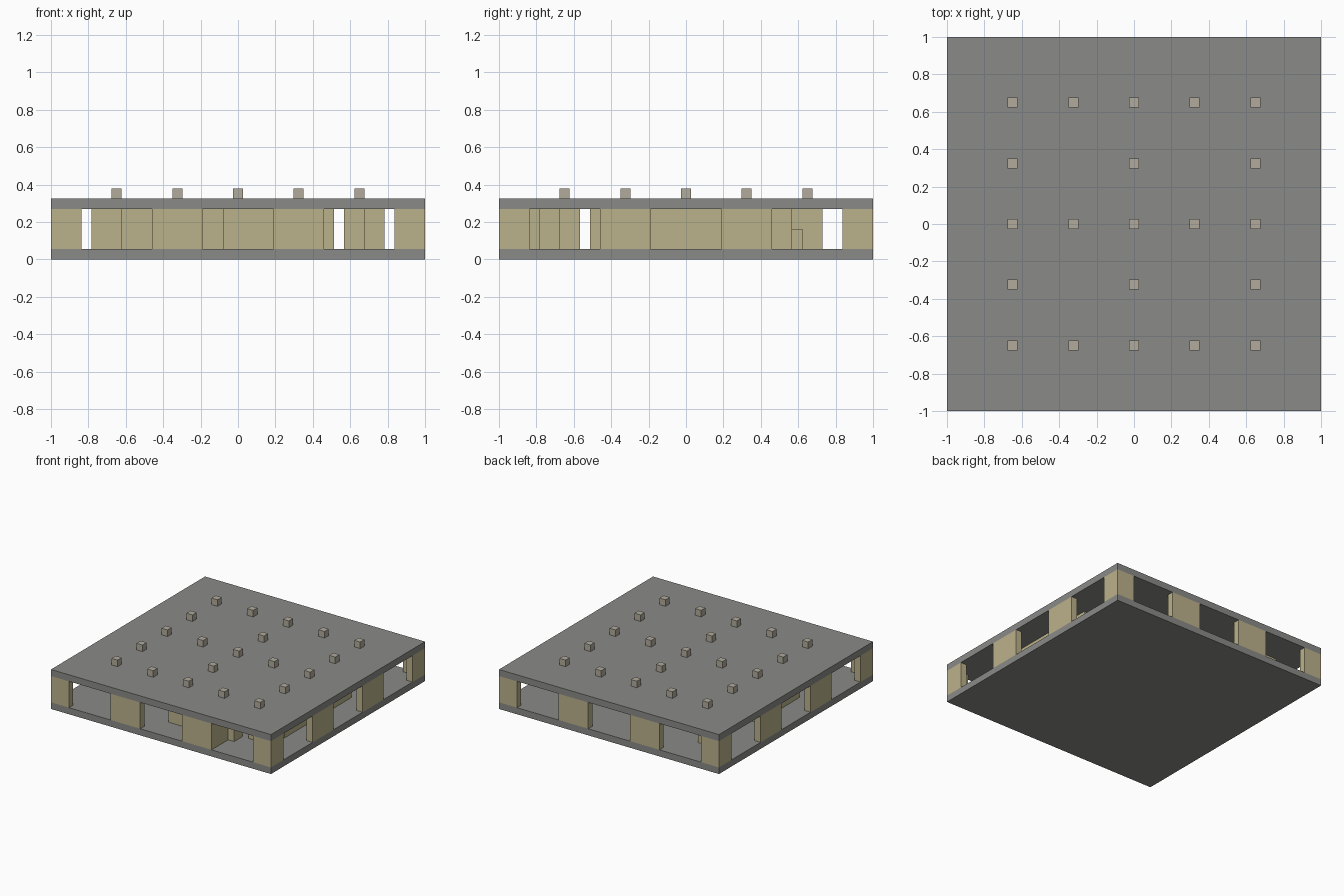
import bpy

default = bpy.data.objects.get("Cube")
if default:
    bpy.data.objects.remove(default, do_unlink=True)

UNIT = 2 / 37        # one module; the slab is 37 modules wide
HALF = 18.5
FLOOR, CEILING = 1, 5


def make_material(name, color):
    mat = bpy.data.materials.new(name)
    mat.use_nodes = True
    mat.diffuse_color = (*color, 1)
    mat.node_tree.nodes["Principled BSDF"].inputs["Base Color"].default_value = (*color, 1)
    return mat


stone = make_material("grey stone", (0.255, 0.255, 0.245))
sand = make_material("sand wall", (0.50, 0.445, 0.26))
pale = make_material("pale peg", (0.445, 0.41, 0.335))


def box(name, xs, ys, zs, mat):
    """Box from low and high limits on each axis, in modules."""
    limits = (xs, ys, zs)
    bpy.ops.mesh.primitive_cube_add(size=1, location=[sum(l) / 2 * UNIT for l in limits])
    obj = bpy.context.object
    obj.name = name
    obj.scale = [(l[1] - l[0]) * UNIT for l in limits]
    bpy.ops.object.transform_apply(location=False, rotation=False, scale=True)
    obj.data.materials.append(mat)
    return obj


def wall(name, xs, ys, zs=(FLOOR, CEILING)):
    return box(name, xs, ys, zs, sand)


# Floor and roof slabs
span = (-HALF, HALF)
box("floor_slab", span, span, (0, FLOOR), stone)
box("roof_slab", span, span, (CEILING, CEILING + 1), stone)

# Outer wall panels along each edge
edge_low, edge_high = (-HALF, 1 - HALF), (HALF - 1, HALF)
panels = [(-8.5, -3.5), (3.5, 8.5)]
corners = [(-HALF, -15.5), (15.5, HALF)]
for run in panels + corners:
    wall("front_panel", run, edge_low)
    wall("back_panel", run, edge_high)
for run in panels:
    wall("right_panel", edge_low, run)
    wall("left_panel", edge_high, run)

# Corner returns, butted against the front and back panels
for run in [(-HALF + 1, -15.5), (15.5, HALF - 1)]:
    wall("right_corner_return", edge_low, run)
    wall("left_corner_return", edge_high, run)

# Inner walls
wall("front_inner_wall", (-1.5, 9.5), (-14.5, -12.5))
wall("front_connecting_wall", (7.5, 8.5), (1 - HALF, -14.5))
wall("left_inner_wall", (12.5, 14.5), (-9.5, 6.5))
wall("right_inner_wall", (-14.5, -11.5), (-6.5, 3.5))
wall("back_inner_wall", (-11.5, -1.5), (8.5, 10.5))
wall("front_pillar", (10.5, 12.5), (-12.5, -10.5))
wall("back_pillar", (-14.5, -11.5), (11.5, 13.5))
wall("low_step", (-11.5, -10.5), (10.5, 11.5), (FLOOR, 3))
wall("high_step", (-12.5, -11.5), (10.5, 11.5))

# Pegs on the roof: a ring and a cross
steps = (-12, -6, 0, 6, 12)
for x in steps:
    for y in steps:
        if abs(x) == 6 and abs(y) == 6:
            continue
        box("roof_peg", (x - 0.5, x + 0.5), (y - 0.5, y + 0.5),
            (CEILING + 1, CEILING + 2), pale)
